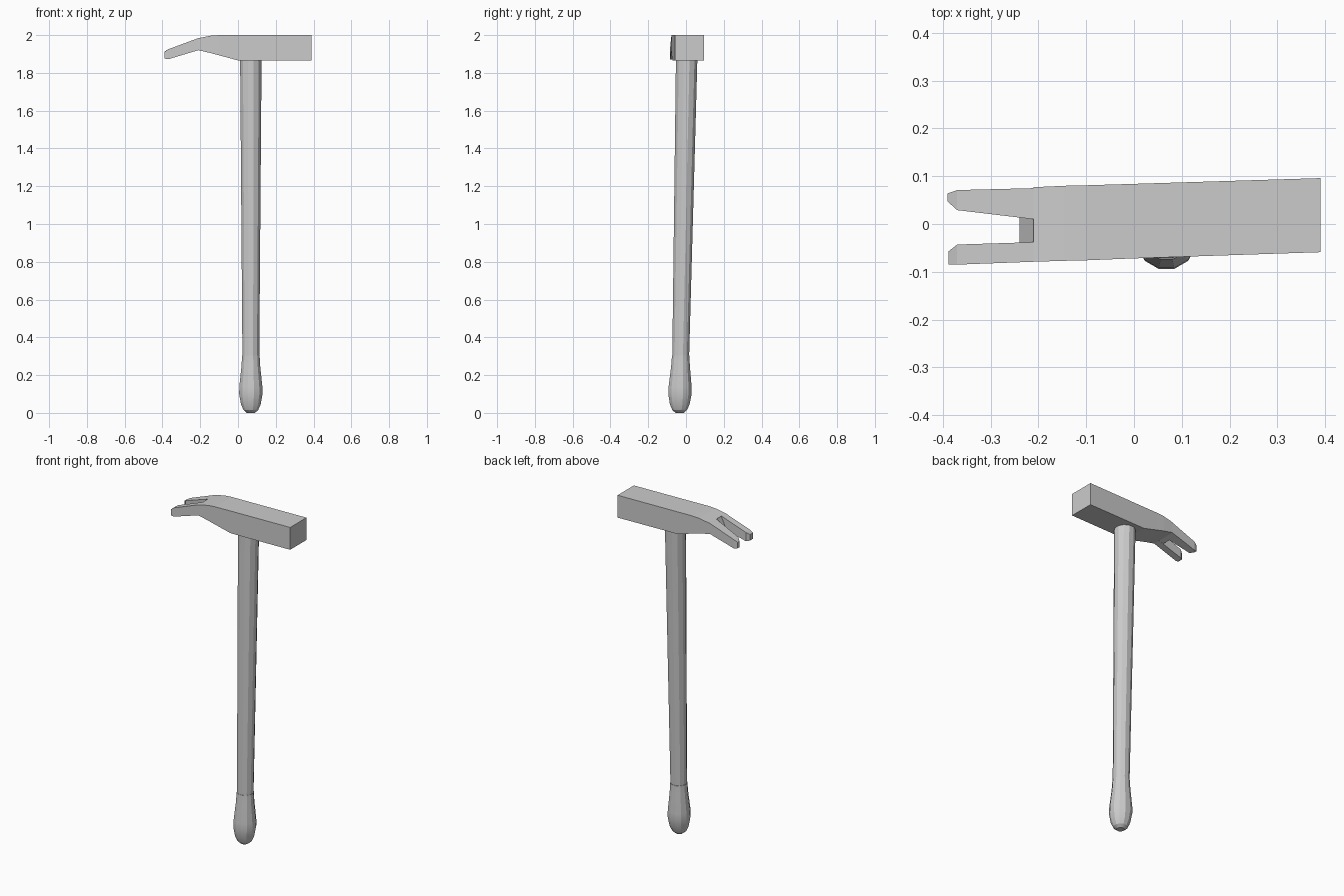
import bpy, bmesh, math

cube = bpy.data.objects.get("Cube")
if cube:
    bpy.data.objects.remove(cube, do_unlink=True)

grey = bpy.data.materials.new("plain grey")
grey.use_nodes = True
colour = (0.6, 0.6, 0.6, 1)
grey.diffuse_color = colour
grey.node_tree.nodes["Principled BSDF"].inputs["Base Color"].default_value = colour


def loft(name, rings, cap_start=True, cap_end=True):
    """Skin a list of equal-length point rings into one object."""
    bm = bmesh.new()
    loops = [[bm.verts.new(p) for p in ring] for ring in rings]
    for a, b in zip(loops, loops[1:]):
        for i in range(len(a)):
            j = (i + 1) % len(a)
            bm.faces.new((a[i], a[j], b[j], b[i]))
    if cap_start:
        bm.faces.new(loops[0][::-1])
    if cap_end:
        bm.faces.new(loops[-1])
    bmesh.ops.recalc_face_normals(bm, faces=bm.faces)
    mesh = bpy.data.meshes.new(name)
    bm.to_mesh(mesh)
    bm.free()
    mesh.materials.append(grey)
    obj = bpy.data.objects.new(name, mesh)
    bpy.context.collection.objects.link(obj)
    return obj


def section(x, low, high, front, back):
    """Rectangular slice across the head."""
    return [(x, front, low), (x, back, low), (x, back, high), (x, front, high)]


def ring(z, radius, sides=12):
    """Round slice of the slightly leaning handle."""
    y = -0.034 + 0.02 * z
    angles = [math.tau * (i + 0.5) / sides for i in range(sides)]
    return [(0.068 + radius * math.cos(a), y + radius * math.sin(a), z) for a in angles]


# Handle shaft and bulbous grip
shaft = loft("handle_shaft", [ring(0.28, 0.046), ring(1.9, 0.059)])
grip_profile = [(0, 0.022), (0.015, 0.04), (0.045, 0.054), (0.1, 0.064),
                (0.14, 0.063), (0.25, 0.051), (0.305, 0.048)]
grip = loft("handle_grip", [ring(z, r) for z, r in grip_profile])
for obj in (shaft, grip):
    bpy.ops.object.select_all(action="DESELECT")
    obj.select_set(True)
    bpy.context.view_layer.objects.active = obj
    bpy.ops.object.shade_smooth_by_angle(angle=math.radians(20))

# Head block, turned slightly against the handle
loft("head_block", [
    section(0.39, 1.865, 2.0, -0.059, 0.096),
    section(0.0, 1.866, 2.0, -0.072, 0.084),
    section(-0.1, 1.893, 2.0, -0.076, 0.081),
    section(-0.145, 1.905, 1.997, -0.077, 0.08),
    section(-0.21, 1.92, 1.984, -0.079, 0.077),
])

# Two claw prongs with blunt tips
loft("front_claw", [
    section(-0.21, 1.92, 1.984, -0.079, -0.038),
    section(-0.37, 1.872, 1.925, -0.085, -0.043),
    section(-0.388, 1.876, 1.912, -0.085, -0.057),
], cap_start=False)
loft("back_claw", [
    section(-0.21, 1.92, 1.984, 0.01, 0.075),
    section(-0.37, 1.872, 1.925, 0.029, 0.071),
    section(-0.39, 1.876, 1.912, 0.047, 0.064),
], cap_start=False)

# Sloping web at the root of the notch
loft("claw_web", [
    section(-0.21, 1.921, 1.98, -0.039, 0.011),
    section(-0.24, 1.912, 1.916, -0.04, 0.014),
], cap_start=False)
